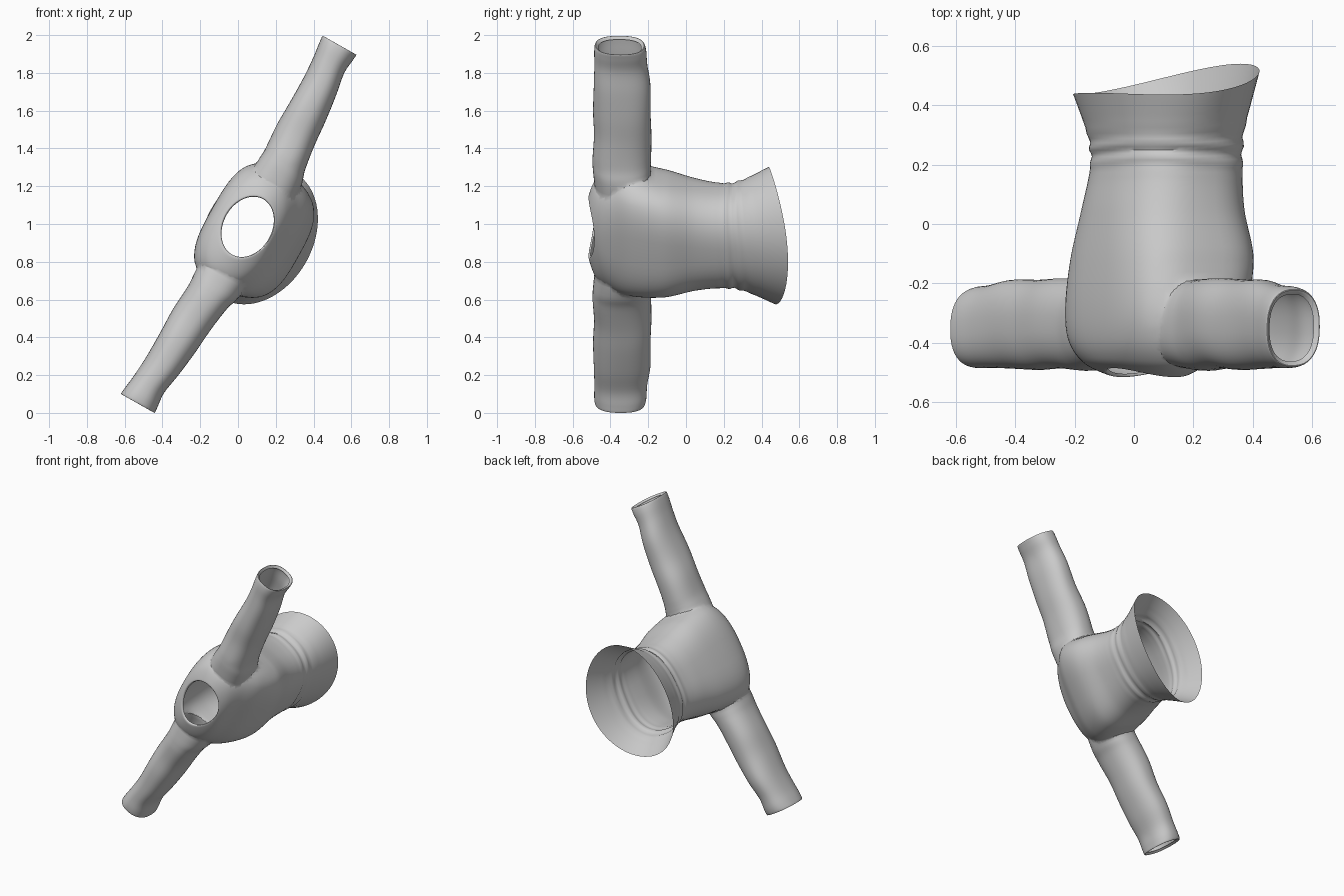
import bpy, bmesh, math

if "Cube" in bpy.data.objects:
    bpy.data.objects.remove(bpy.data.objects["Cube"])

SIDES = 64
ANG = math.atan2(0.87, 0.49)          # sleeve direction in the x-z plane
CU, SU = math.cos(ANG), math.sin(ANG)


def place(u, v, y):
    """u runs along the sleeves, v across them, y down the garment."""
    return (CU * u + SU * v, y, 1 + SU * u - CU * v)


def smooth_rows(rows, steps):
    """Catmull-Rom interpolation of the section table."""
    out = []
    pts = [rows[0]] + rows + [rows[-1]]
    for i in range(1, len(pts) - 2):
        p0, p1, p2, p3 = pts[i - 1:i + 3]
        for k in range(steps):
            t = k / steps
            out.append([0.5 * (2 * b + (c - a) * t + (2 * a - 5 * b + 4 * c - d) * t * t
                               + (3 * b - a - 3 * c + d) * t ** 3)
                        for a, b, c, d in zip(p0, p1, p2, p3)])
    out.append(list(rows[-1]))
    return out


def super_pt(th, a, b, n):
    c, s = math.cos(th), math.sin(th)
    return (a * math.copysign(abs(c) ** (2 / n), c), b * math.copysign(abs(s) ** (2 / n), s))


def loft(name, rings):
    """Closed tube through rings of points, one polygon cap at each end."""
    bm = bmesh.new()
    loops = [[bm.verts.new(p) for p in r] for r in rings]
    for r0, r1 in zip(loops, loops[1:]):
        for i in range(len(r0)):
            j = (i + 1) % len(r0)
            bm.faces.new((r0[i], r0[j], r1[j], r1[i]))
    bm.faces.new(loops[0])
    bm.faces.new(loops[-1])
    bmesh.ops.recalc_face_normals(bm, faces=bm.faces)
    me = bpy.data.meshes.new(name)
    bm.to_mesh(me)
    bm.free()
    ob = bpy.data.objects.new(name, me)
    bpy.context.collection.objects.link(ob)
    return ob


# Body: y, centre u, centre v, half u, half v, squareness, rim tilt, rim bend
body_rows = [
    (-0.505, 0.012, 0.052, 0.168, 0.128, 2.0, 0.0, 0.03),
    (-0.515, 0.010, 0.050, 0.185, 0.138, 2.0, 0.0, 0.03),
    (-0.475, 0.000, 0.045, 0.285, 0.170, 2.3, 0.0, 0.02),
    (-0.390, 0.000, 0.050, 0.340, 0.202, 2.7, 0.0, 0.0),
    (-0.280, 0.008, 0.078, 0.350, 0.238, 3.1, 0.0, 0.0),
    (-0.120, 0.004, 0.106, 0.328, 0.256, 3.1, 0.0, 0.0),
    (0.050, 0.000, 0.112, 0.290, 0.240, 2.7, 0.0, 0.0),
    (0.190, 0.000, 0.125, 0.275, 0.230, 2.5, 0.0, 0.0),
    (0.285, 0.000, 0.125, 0.298, 0.240, 2.2, 0.06, 0.01),
    (0.430, 0.000, 0.125, 0.385, 0.288, 2.0, 0.17, 0.04),
]
rings = []
for y, cu, cv, a, b, n, tilt, bend in smooth_rows(body_rows, 8):
    ring = []
    for i in range(SIDES):
        th = 2 * math.pi * i / SIDES
        pu, pv = super_pt(th, a, b, n)
        # gathered folds above the flared hem
        fold = math.exp(-((y - 0.25) / 0.05) ** 2) * 0.02
        k = 1 + fold * math.sin(2 * math.pi * y / 0.05 + 1.5 * math.sin(2 * th))
        v = cv + pv * k
        ring.append(place(cu + pu * k, v, y + tilt * v + bend * (pv / b) ** 2))
    rings.append(ring)
body = loft("shirt", rings)

# Sleeves: distance u, centre v, centre y, half v, half y
sleeve_rows = [
    (0.20, 0.060, -0.340, 0.140, 0.135),
    (0.34, 0.060, -0.340, 0.134, 0.152),
    (0.42, 0.050, -0.340, 0.120, 0.155),
    (0.56, 0.035, -0.335, 0.114, 0.152),
    (0.70, 0.030, -0.340, 0.107, 0.152),
    (0.85, 0.020, -0.338, 0.098, 0.150),
    (0.97, 0.006, -0.345, 0.092, 0.140),
    (1.05, 0.004, -0.348, 0.100, 0.138),
    (1.088, 0.004, -0.350, 0.102, 0.130),
    (1.075, 0.004, -0.350, 0.085, 0.113),
]
sleeves = []
for side, label in ((1, "upper_sleeve"), (-1, "lower_sleeve")):
    rings = []
    for u, cv, cy, hv, hy in smooth_rows(sleeve_rows, 5):
        ring = []
        for i in range(48):
            pv, py = super_pt(2 * math.pi * i / 48, hv, hy, 2.4)
            k = 1 + 0.015 * math.sin(16 * u + 3 * side) * math.sin(2 * math.pi * i / 24)
            ring.append(place(side * u, cv + pv * k, cy + py * k))
        rings.append(ring)
    sleeves.append(loft(label, rings))

# Sew the sleeves onto the body
bpy.context.view_layer.objects.active = body
body.select_set(True)
for s in sleeves:
    m = body.modifiers.new("sew", 'BOOLEAN')
    m.operation = 'UNION'
    m.solver = 'EXACT'
    m.object = s
    bpy.ops.object.modifier_apply(modifier=m.name)
    bpy.data.objects.remove(s)

# Open the neck, hem and cuffs, and soften the armhole seams
bm = bmesh.new()
bm.from_mesh(body.data)
caps = [f for f in bm.faces if len(f.verts) >= 40]
bmesh.ops.delete(bm, geom=caps, context='FACES')
seam = [v for v in bm.verts if not v.is_boundary
        and 0.30 < abs(CU * v.co.x + SU * (v.co.z - 1)) < 0.42 and v.co.y < -0.1]
for _ in range(3):
    bmesh.ops.smooth_vert(bm, verts=seam, factor=0.5,
                          use_axis_x=True, use_axis_y=True, use_axis_z=True)
bm.to_mesh(body.data)
bm.free()
bpy.ops.object.shade_smooth_by_angle(angle=math.radians(40))
